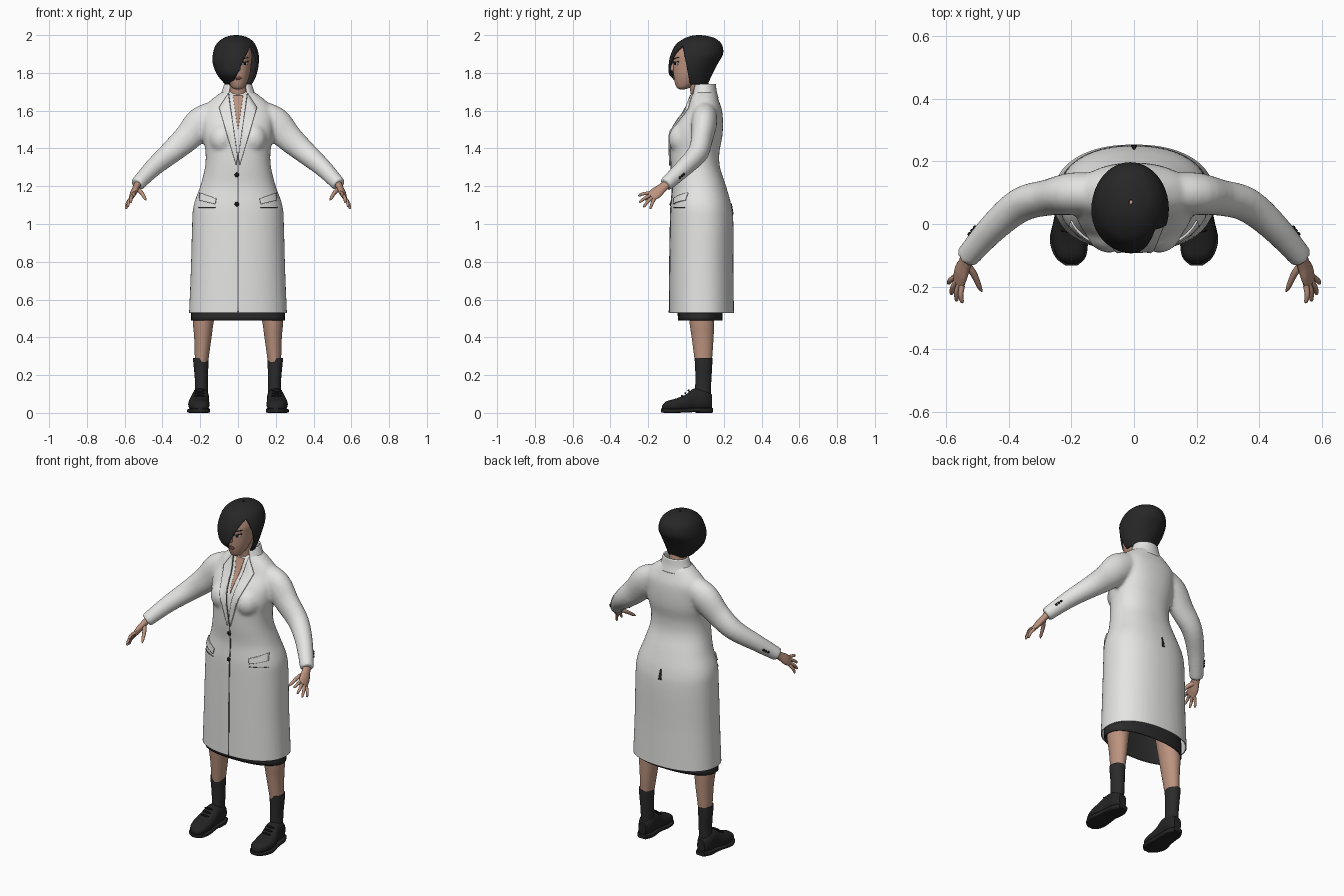
import bpy, bmesh, math
from mathutils import Vector
from mathutils.bvhtree import BVHTree

if "Cube" in bpy.data.objects:
    bpy.data.objects.remove(bpy.data.objects["Cube"])

X, Y, Z = Vector((1, 0, 0)), Vector((0, 1, 0)), Vector((0, 0, 1))


def material(name, r, g, b):
    m = bpy.data.materials.new(name)
    m.use_nodes = True
    m.diffuse_color = (r, g, b, 1)
    m.node_tree.nodes["Principled BSDF"].inputs["Base Color"].default_value = (r, g, b, 1)
    return m


white = material("coat white", .78, .78, .77)
seam = material("seam grey", .12, .12, .12)
skin = material("skin", .50, .29, .21)
black_hair = material("hair black", .02, .02, .021)
cloth = material("dark cloth", .024, .024, .025)
leather = material("shoe leather", .017, .017, .018)
button_black = material("button black", .008, .008, .008)
eye_white = material("eye white", .6, .58, .55)
lip = material("lip", .33, .13, .11)


def smooth_rings(rings, steps):
    """Catmull-Rom interpolation of the ring values."""
    rings = [Vector(r) for r in rings]
    out = []
    for i in range(len(rings) - 1):
        b, c = rings[i], rings[i + 1]
        a, d = rings[max(i - 1, 0)], rings[min(i + 2, len(rings) - 1)]
        for s in range(steps):
            t = s / steps
            out.append(.5 * (2 * b + (c - a) * t + (2 * a - 5 * b + 4 * c - d) * t * t
                             + (3 * b - a - 3 * c + d) * t ** 3))
    return out + [rings[-1]]


def loft(bm, rings, axis=None, ref=Y, side=1, power=2, caps=True, segs=32, steps=4):
    """Skin rings (x, y, z, radius u, radius v) into a tube."""
    rings = smooth_rings(rings, steps)
    loops = []
    for i, r in enumerate(rings):
        lo, hi = rings[max(i - 1, 0)], rings[min(i + 1, len(rings) - 1)]
        t = axis or (Vector(hi[:3]) - Vector(lo[:3])).normalized()
        u = t.cross(ref).normalized()
        v = t.cross(u)
        loop = []
        for k in range(segs):
            a = 2 * math.pi * k / segs
            c, s = math.cos(a), math.sin(a)
            c = math.copysign(abs(c) ** (2 / power), c)
            s = math.copysign(abs(s) ** (2 / power), s)
            p = Vector(r[:3]) + u * c * r[3] + v * s * r[4]
            loop.append(bm.verts.new((p.x * side, p.y, p.z)))
        loops.append(loop)
    for p, q in zip(loops, loops[1:]):
        for k in range(segs):
            n = (k + 1) % segs
            bm.faces.new((p[k], p[n], q[n], q[k]))
    if caps:
        bm.faces.new(loops[0])
        bm.faces.new(loops[-1])
    bmesh.ops.recalc_face_normals(bm, faces=bm.faces)


def stack(bm, rings, **kw):
    """Horizontal rings given as (z, x, y, radius x, radius y)."""
    loft(bm, [(x, y, z, rx, ry) for z, x, y, rx, ry in rings], axis=Z, **kw)


def ball(bm, center, size):
    made = bmesh.ops.create_uvsphere(bm, u_segments=16, v_segments=10, radius=1)["verts"]
    for v in made:
        v.co = Vector(center) + v.co * Vector(size)


def finish(name, bm, mat, thick=0, offset=-1):
    mesh = bpy.data.meshes.new(name)
    bm.to_mesh(mesh)
    bm.free()
    obj = bpy.data.objects.new(name, mesh)
    bpy.context.collection.objects.link(obj)
    mesh.materials.append(mat)
    bpy.ops.object.select_all(action='DESELECT')
    obj.select_set(True)
    bpy.context.view_layer.objects.active = obj
    bpy.ops.object.shade_smooth_by_angle(angle=math.radians(45))
    if thick:
        m = obj.modifiers.new("thickness", 'SOLIDIFY')
        m.thickness, m.offset = thick, offset
    return obj


def patch(name, corners, mat, tree, lift=.002, thick=.004, back=False, n=10):
    """Thin plate with four (x, z) corners, laid on a surface from front or back."""
    a, b, c, d = (Vector(p) for p in corners)
    sign = 1 if back else -1
    bm = bmesh.new()
    grid = []
    for i in range(n + 1):
        row = []
        for j in range(n + 1):
            p = a.lerp(b, j / n).lerp(d.lerp(c, j / n), i / n)
            hit = tree.ray_cast(Vector((p.x, sign, p.y)), Y * -sign)[0]
            if hit is None:
                hit = tree.find_nearest(Vector((p.x, 0, p.y)))[0]
            row.append(bm.verts.new((p.x, hit.y + sign * lift, p.y)))
        grid.append(row)
    for i in range(n):
        for j in range(n):
            bm.faces.new((grid[i][j], grid[i][j + 1], grid[i + 1][j + 1], grid[i + 1][j]))
    bmesh.ops.remove_doubles(bm, verts=bm.verts, dist=.00005)
    return finish(name, bm, mat, thick, 0)


def mirrored(corners, s):
    return [(x * s, z) for x, z in corners]


# Coat: body, bust and sleeves fused into one skin, then trimmed at the hem
bm = bmesh.new()
stack(bm, [(.47, 0, .083, .262, .172), (.75, 0, .082, .25, .169), (1.0, 0, .084, .243, .167),
           (1.1, 0, .08, .235, .16), (1.2, 0, .07, .2, .142), (1.3, 0, .05, .175, .13),
           (1.38, 0, .047, .172, .13), (1.46, 0, .055, .186, .137), (1.53, 0, .07, .19, .126),
           (1.6, 0, .093, .185, .098), (1.65, 0, .095, .15, .08), (1.7, 0, .095, .085, .062)],
      power=2.25, segs=48)
for s in (1, -1):
    ball(bm, (.08 * s, -.015, 1.45), (.075, .078, .085))
    loft(bm, [(.1, .1, 1.6, .06, .06), (.19, .097, 1.54, .085, .068), (.27, .085, 1.455, .073, .058),
              (.36, .062, 1.375, .06, .055), (.45, -.012, 1.297, .048, .047),
              (.535, -.108, 1.208, .038, .038)], side=s)
coat = finish("coat", bm, white)
m = coat.modifiers.new("fuse", 'REMESH')
m.mode, m.voxel_size = 'VOXEL', .01
m = coat.modifiers.new("soften", 'SMOOTH')
m.factor, m.iterations = .5, 5
deps = bpy.context.evaluated_depsgraph_get()
fused = bpy.data.meshes.new_from_object(coat.evaluated_get(deps))
bpy.data.objects.remove(coat)
bm = bmesh.new()
bm.from_mesh(fused)
bmesh.ops.bisect_plane(bm, geom=bm.verts[:] + bm.edges[:] + bm.faces[:],
                       plane_co=(0, 0, .53), plane_no=Z, clear_inner=True)
surface = BVHTree.FromBMesh(bm)
finish("coat", bm, white, .006)

# Collar, open at the throat
bm = bmesh.new()
stack(bm, [(1.665, 0, .095, .105, .078), (1.7, 0, .095, .087, .068), (1.742, 0, .098, .073, .06)], caps=False)
bmesh.ops.delete(bm, geom=[f for f in bm.faces if f.calc_center_median().y < .05
                           and abs(f.calc_center_median().x) < .045], context='FACES')
finish("collar", bm, white, .008)

# Neckline, lapels and pockets
patch("shirt_panel", [(-.055, 1.69), (.055, 1.69), (.001, 1.36), (-.001, 1.36)], white, surface, .001)
patch("open_neck", [(-.03, 1.7), (.03, 1.7), (.001, 1.5), (-.001, 1.5)], skin, surface, .004)
for s, tag in ((1, "left"), (-1, "right")):
    patch(tag + "_lapel", mirrored([(.052, 1.69), (.1, 1.615), (.01, 1.31), (.002, 1.35)], s),
          white, surface, .005, .008)
    patch(tag + "_lapel_line", mirrored([(.047, 1.69), (.052, 1.69), (.003, 1.35), (0, 1.35)], s),
          seam, surface, .005)
    patch(tag + "_pocket_flap", mirrored([(.115, 1.135), (.2, 1.165), (.205, 1.125), (.12, 1.105)], s),
          white, surface, .004, .008)
    patch(tag + "_pocket_seam", mirrored([(.12, 1.089), (.21, 1.089), (.21, 1.086), (.12, 1.086)], s), seam, surface)
patch("front_seam", [(-.003, 1.36), (.003, 1.36), (.003, .532), (-.003, .532)], seam, surface, .001, n=24)
patch("back_vent", [(-.009, 1.05), (.009, 1.05), (.003, 1.11), (-.003, 1.11)], cloth, surface, back=True)

# Buttons on the front and the cuffs
bm = bmesh.new()
for z in (1.26, 1.105):
    hit = surface.ray_cast(Vector((-.006, -1, z)), Y)[0]
    ball(bm, hit, (.012, .007, .012))
for s in (1, -1):
    for i in range(3):
        p = Vector((.52, 0, 1.26)) + Vector((.6, -.6, -.5)) * .016 * i
        ball(bm, surface.find_nearest(Vector((p.x * s, p.y, p.z)))[0], (.007, .007, .007))
finish("buttons", bm, button_black)

# Skirt
bm = bmesh.new()
stack(bm, [(.49, 0, .075, .25, .118), (.6, 0, .075, .245, .12), (.8, 0, .08, .22, .12)], power=2.3, caps=False)
finish("skirt", bm, cloth, .005)

for s, tag in ((1, "left"), (-1, "right")):
    # Hand
    wide = Vector((.45, .6, -.66))
    knuckle = Vector((.56, -.182, 1.147))
    bm = bmesh.new()
    loft(bm, [(.525, -.09, 1.222, .02, .024), (.54, -.125, 1.192, .018, .026),
              (.552, -.155, 1.167, .017, .033), (.561, -.187, 1.144, .011, .031)], ref=wide, side=s, segs=16)
    for spread, tip in ((-.024, (.55, -.253, 1.15)), (-.008, (.568, -.247, 1.115)),
                        (.008, (.585, -.225, 1.09)), (.023, (.594, -.19, 1.08))):
        root, tip = knuckle + wide * spread, Vector(tip)
        mid = root.lerp(tip, .5) + Vector((.004, 0, .004))
        loft(bm, [(*root, .0095, .0095), (*mid, .0085, .0085), (*root.lerp(tip, .9), .0065, .0065),
                  (*tip, .002, .002)], ref=wide, side=s, segs=10)
    loft(bm, [(.538, -.125, 1.188, .012, .014), (.513, -.158, 1.168, .011, .011),
              (.494, -.2, 1.138, .008, .008), (.486, -.216, 1.126, .002, .002)], ref=wide, side=s, segs=10)
    finish(tag + "_hand", bm, skin)

    # Leg and sock
    bm = bmesh.new()
    stack(bm, [(.7, .165, .08, .075, .08), (.5, .183, .083, .057, .067), (.4, .186, .088, .046, .058),
               (.27, .193, .092, .035, .045)], side=s)
    finish(tag + "_leg", bm, skin)
    bm = bmesh.new()
    stack(bm, [(.07, .195, .088, .034, .042), (.15, .193, .091, .034, .042), (.22, .195, .093, .037, .044),
               (.285, .197, .093, .041, .047), (.288, .197, .093, .036, .044)], side=s)
    finish(tag + "_sock", bm, cloth)

    # Shoe: upper, sole, heel and lace
    bm = bmesh.new()
    loft(bm, [(.2, -.127, .027, .015, .01), (.202, -.105, .036, .043, .025), (.207, -.05, .043, .056, .034),
              (.206, 0, .054, .053, .044), (.2, .04, .07, .046, .058), (.197, .1, .07, .043, .055),
              (.195, .138, .058, .024, .038)], axis=Y, ref=Z, side=s, power=2.4)
    finish(tag + "_shoe", bm, leather)
    bm = bmesh.new()
    loft(bm, [(.2, -.132, .012, .02, .01), (.203, -.105, .011, .049, .011), (.208, -.05, .011, .061, .011),
              (.204, .02, .014, .051, .011), (.198, .1, .016, .047, .011), (.195, .142, .016, .028, .011)],
         axis=Y, ref=Z, side=s, power=6)
    loft(bm, [(.199, .05, .012, .046, .012), (.197, .1, .012, .046, .012), (.195, .14, .012, .028, .012)],
         axis=Y, ref=Z, side=s, power=6)
    finish(tag + "_sole", bm, leather)
    bm = bmesh.new()
    for i in range(3):
        ball(bm, (.205 * s, -.022 + .018 * i, .09 + .014 * i), (.028, .005, .006))
    finish(tag + "_lace", bm, button_black)

# Neck, head and nose
bm = bmesh.new()
stack(bm, [(1.6, 0, .09, .06, .05), (1.7, 0, .075, .05, .052), (1.8, 0, .06, .048, .052)])
finish("neck", bm, skin)
bm = bmesh.new()
stack(bm, [(1.713, 0, -.02, .012, .012), (1.72, 0, -.015, .03, .032), (1.74, 0, -.004, .044, .053),
           (1.775, 0, .01, .058, .075), (1.81, 0, .022, .066, .09), (1.86, 0, .03, .072, .098),
           (1.9, 0, .035, .074, .1), (1.95, 0, .045, .06, .085), (1.98, 0, .05, .03, .04)])
face = BVHTree.FromBMesh(bm)
finish("head", bm, skin)
bm = bmesh.new()
loft(bm, [(0, -.06, 1.865, .006, .007), (0, -.067, 1.845, .01, .008), (0, -.073, 1.823, .013, .013),
          (0, -.068, 1.81, .009, .01)], axis=Z, segs=16)
finish("nose", bm, skin)

# Eyes, brows and mouth
for s, tag in ((1, "left"), (-1, "right")):
    for part, mat, lift, shape in (
            ("eye", eye_white, .001, [(.02, 1.854), (.05, 1.857), (.048, 1.843), (.022, 1.841)]),
            ("iris", button_black, .003, [(.028, 1.856), (.041, 1.857), (.04, 1.842), (.029, 1.841)]),
            ("lash", black_hair, .004, [(.018, 1.858), (.054, 1.862), (.054, 1.856), (.018, 1.852)]),
            ("brow", black_hair, .002, [(.016, 1.877), (.055, 1.884), (.055, 1.879), (.016, 1.87)])):
        patch(tag + "_" + part, mirrored(shape, s), mat, face, lift, .003)
patch("mouth", [(-.01, 1.783), (.01, 1.783), (.019, 1.772), (-.019, 1.772)], lip, face, .002, .005)
patch("lower_lip", [(-.019, 1.772), (.019, 1.772), (.009, 1.764), (-.009, 1.764)], lip, face, .003, .005)

# Bobbed hair with a diagonal fringe, cut open over the left of the face
bm = bmesh.new()
stack(bm, [(1.738, .003, .042, .07, .073), (1.79, -.006, .025, .104, .113), (1.85, -.012, .039, .122, .13),
           (1.9, -.012, .058, .121, .138), (1.95, -.012, .068, .104, .122), (1.982, -.01, .073, .071, .083),
           (1.996, -.01, .07, .035, .04), (2.0, -.01, .07, .006, .007)], caps=False, segs=48, steps=6)
fringe = (Vector((-.03, 0, 1.74)), Vector((1, 0, -.476)).normalized())
sideburn = (Vector((0, .02, 1.745)), Vector((0, -1, -.19)).normalized())
for co, no in (fringe, sideburn):
    bmesh.ops.bisect_plane(bm, geom=bm.verts[:] + bm.edges[:] + bm.faces[:], plane_co=co, plane_no=no)
opening = [f for f in bm.faces if all((f.calc_center_median() - co).dot(no) > 0 for co, no in (fringe, sideburn))]
bmesh.ops.delete(bm, geom=opening, context='FACES')
finish("hair", bm, black_hair, .01)
